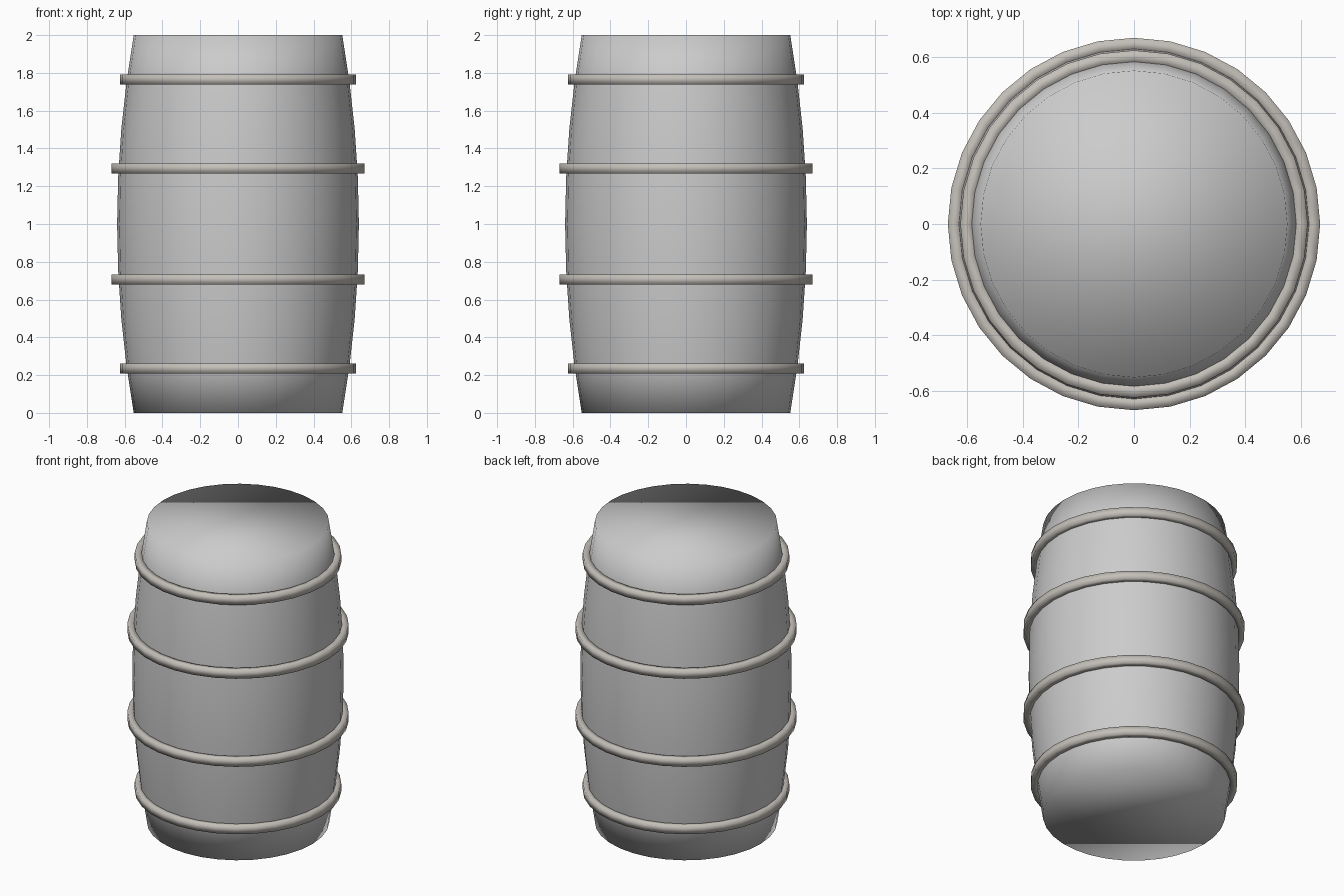
import bpy
import bmesh
from math import cos, sin, tau

if "Cube" in bpy.data.objects:
    bpy.data.objects.remove(bpy.data.objects["Cube"])

SIDES = 32


def lathe(name, profile, closed):
    """Spin a (radius, z) profile about z; closed loops make rings, open ones get end caps."""
    bm = bmesh.new()
    rings = [[bm.verts.new((r * cos(tau * i / SIDES), r * sin(tau * i / SIDES), z))
              for i in range(SIDES)] for r, z in profile]
    pairs = list(zip(rings, rings[1:]))
    if closed:
        pairs.append((rings[-1], rings[0]))
    else:
        bm.faces.new(rings[0][::-1])
        bm.faces.new(rings[-1])
    for a, b in pairs:
        for i in range(SIDES):
            j = (i + 1) % SIDES
            bm.faces.new((a[i], a[j], b[j], b[i]))
    bmesh.ops.recalc_face_normals(bm, faces=bm.faces)
    for f in bm.faces:
        f.smooth = True
    mesh = bpy.data.meshes.new(name)
    bm.to_mesh(mesh)
    bm.free()
    obj = bpy.data.objects.new(name, mesh)
    bpy.context.collection.objects.link(obj)
    return obj


# Bulging barrel body, softly shaded over the flat ends
heights = [i * 0.25 for i in range(9)]
lathe("barrel_body", [(0.64 - 0.088 * (z - 1) ** 2, z) for z in heights], False)

# Metal hoops with a square section
metal = bpy.data.materials.new("hoop_metal")
metal.diffuse_color = (0.55, 0.52, 0.48, 1)
metal.use_nodes = True
metal.node_tree.nodes["Principled BSDF"].inputs["Base Color"].default_value = metal.diffuse_color
H = 0.027
for name, z, outer in (("lower_end_hoop", 0.235, 0.625), ("lower_belly_hoop", 0.706, 0.67),
                       ("upper_belly_hoop", 1.294, 0.67), ("upper_end_hoop", 1.765, 0.625)):
    inner = outer - 0.046
    hoop = lathe(name, [(inner, z - H), (outer, z - H), (outer, z + H), (inner, z + H)], True)
    hoop.data.materials.append(metal)
